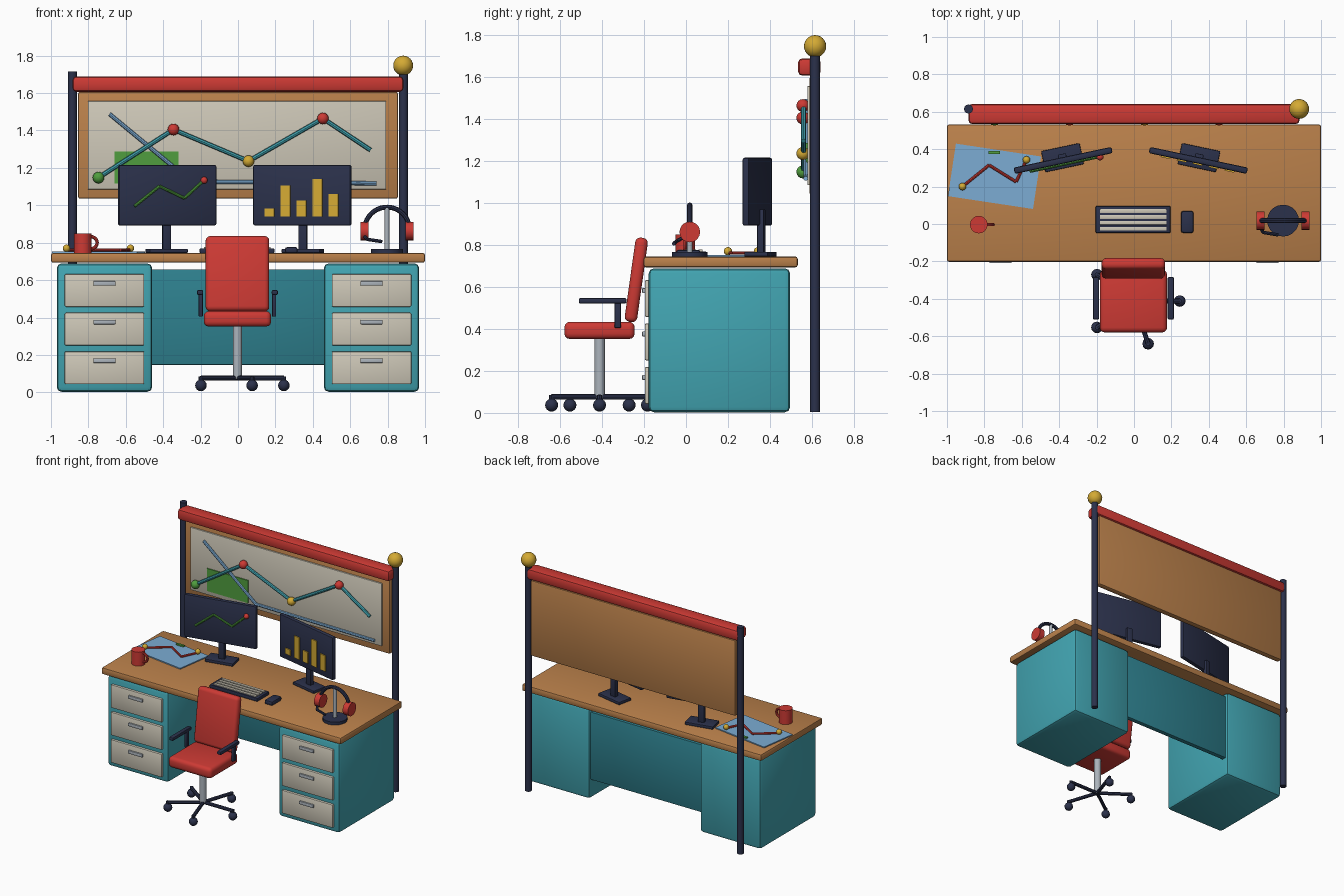
import bpy, bmesh, math
from mathutils import Vector, Matrix

if "Cube" in bpy.data.objects:
    bpy.data.objects.remove(bpy.data.objects["Cube"])


def srgb(r, g, b):
    lin = [((c / 255 + 0.055) / 1.055) ** 2.4 if c > 10 else c / 3294 for c in (r, g, b)]
    return (*lin, 1.0)


PALETTE = {
    "red": (205, 58, 52), "teal": (66, 165, 178), "dark_teal": (46, 128, 142),
    "navy": (43, 49, 75), "wood": (187, 129, 75), "cream": (206, 200, 184),
    "gold": (212, 170, 52), "green": (80, 158, 62), "sky_blue": (124, 172, 212),
    "steel": (172, 180, 188),
}
MATS = {}
for name, rgb in PALETTE.items():
    MATS[name] = bpy.data.materials.new(name)
    MATS[name].diffuse_color = srgb(*rgb)


def finish(name, bm, color, matrix=None):
    me = bpy.data.meshes.new(name)
    if matrix is not None:
        bmesh.ops.transform(bm, matrix=matrix, verts=bm.verts)
    bm.to_mesh(me)
    bm.free()
    me.materials.append(MATS[color])
    ob = bpy.data.objects.new(name, me)
    bpy.context.collection.objects.link(ob)
    return ob


def box(name, color, center, size, bevel=0.0, matrix=None, segments=2):
    """Bevelled box, optionally placed in a local frame."""
    bm = bmesh.new()
    bmesh.ops.create_cube(bm, size=1)
    bmesh.ops.scale(bm, vec=size, verts=bm.verts)
    if bevel:
        bmesh.ops.bevel(bm, geom=bm.edges[:], offset=bevel, segments=segments,
                        affect='EDGES', profile=0.5)
    bmesh.ops.translate(bm, vec=center, verts=bm.verts)
    return finish(name, bm, color, matrix)


def ball(name, color, center, r, matrix=None, seg=12, rings=8):
    bm = bmesh.new()
    bmesh.ops.create_uvsphere(bm, u_segments=seg, v_segments=rings, radius=r)
    bmesh.ops.translate(bm, vec=center, verts=bm.verts)
    return finish(name, bm, color, matrix)


def rods(name, color, points, r, matrix=None, sides=8):
    """Straight cylinders joining successive points."""
    bm = bmesh.new()
    for a, b in zip(points, points[1:]):
        a, b = Vector(a), Vector(b)
        d = b - a
        m = Matrix.Translation((a + b) / 2) @ d.to_track_quat('Z', 'Y').to_matrix().to_4x4()
        bmesh.ops.create_cone(bm, cap_ends=True, segments=sides, radius1=r, radius2=r,
                              depth=d.length, matrix=m)
    return finish(name, bm, color, matrix)


def arc(name, color, center, radius, r, a0, a1, steps=16):
    """Round tube bent along an arc in the xz plane."""
    cu = bpy.data.curves.new(name, 'CURVE')
    cu.dimensions = '3D'
    cu.bevel_depth, cu.bevel_resolution, cu.use_fill_caps = r, 2, True
    sp = cu.splines.new('POLY')
    sp.points.add(steps)
    for i, p in enumerate(sp.points):
        a = math.radians(a0 + (a1 - a0) * i / steps)
        p.co = (center[0] + radius * math.cos(a), center[1],
                center[2] + radius * math.sin(a), 1)
    tmp = bpy.data.objects.new(name + "_path", cu)
    me = bpy.data.meshes.new_from_object(tmp)
    bpy.data.objects.remove(tmp)
    me.materials.clear()
    me.materials.append(MATS[color])
    ob = bpy.data.objects.new(name, me)
    bpy.context.collection.objects.link(ob)


# Desk: top, two drawer pedestals, modesty panel
TOP = 0.745
box("desk_top", "wood", (0, 0.165, 0.719), (2.0, 0.735, 0.052), 0.012)
for side, label in ((-1, "left"), (1, "right")):
    x = side * 0.714
    box(f"{label}_pedestal", "teal", (x, 0.159, 0.346), (0.51, 0.674, 0.686), 0.025)
    for i, z in enumerate((0.131, 0.338, 0.545)):
        box(f"{label}_drawer_{i}", "cream", (x, -0.183, z), (0.425, 0.026, 0.175), 0.006)
        box(f"{label}_handle_{i}", "steel", (x, -0.201, z + 0.038), (0.118, 0.016, 0.024), 0.004)
box("modesty_panel", "dark_teal", (0, 0.46, 0.402), (0.93, 0.035, 0.51), 0.004)

# Rear posts, header beam and finial
for side, label in ((-1, "left"), (1, "right")):
    rods(f"{label}_post", "navy", [(side * 0.885, 0.615, 0.005), (side * 0.885, 0.615, 1.715)],
         0.024, sides=12)
box("header_beam", "red", (0, 0.588, 1.648), (1.77, 0.108, 0.082), 0.02)
ball("finial", "gold", (0.883, 0.615, 1.747), 0.053, seg=24, rings=12)

# Notice board with pinned line chart
box("board_frame", "wood", (0, 0.612, 1.321), (1.71, 0.045, 0.57), 0.01)
box("board_panel", "cream", (-0.005, 0.585, 1.321), (1.595, 0.014, 0.472), 0.003)
box("green_note", "green", (-0.489, 0.575, 1.202), (0.342, 0.008, 0.17))
rods("pale_trend", "sky_blue", [(-0.687, 0.57, 1.488), (-0.25, 0.57, 1.127), (0.74, 0.57, 1.117)], 0.011)
trend = [(-0.746, 1.148), (-0.345, 1.405), (0.056, 1.236), (0.454, 1.464), (0.709, 1.295)]
rods("teal_trend", "teal", [(x, 0.56, z) for x, z in trend], 0.012)
for (x, z), color in zip(trend, ("green", "red", "gold", "red")):
    ball("trend_pin", color, (x, 0.557, z), 0.031)

# Monitors, angled inwards
for x, deg, label in ((-0.38, 12, "left"), (0.345, -12, "right")):
    m = Matrix.Translation((x, 0.345, 0)) @ Matrix.Rotation(math.radians(deg), 4, 'Z')
    box(f"{label}_screen", "navy", (0, -0.005, 1.054), (0.535, 0.034, 0.324), 0.01, m)
    box(f"{label}_stand", "navy", (0, 0.014, 0.86), (0.045, 0.032, 0.22), 0.004, m)
    box(f"{label}_stand_base", "navy", (0, 0.01, 0.756), (0.21, 0.115, 0.022), 0.005, m)
    if label == "left":
        pts = [(-0.183, 0.995), (-0.046, 1.102), (0.09, 1.038), (0.197, 1.134)]
        rods("screen_line", "green", [(px, -0.026, pz) for px, pz in pts], 0.008, m)
        ball("screen_marker", "red", (0.197, -0.028, 1.134), 0.019, m)
    else:
        for i, h in enumerate((0.043, 0.166, 0.086, 0.2, 0.12)):
            box(f"screen_bar_{i}", "gold", (-0.175 + i * 0.0875, -0.025, 0.94 + h / 2),
                (0.052, 0.009, h), matrix=m)

# Keyboard and mouse
box("keyboard", "navy", (-0.005, 0.024, 0.757), (0.4, 0.145, 0.026), 0.006)
for i in range(4):
    box(f"key_row_{i}", "cream", (-0.004, 0.069 - i * 0.0315, 0.773), (0.355, 0.021, 0.01), 0.002)
box("mouse", "navy", (0.285, 0.011, 0.76), (0.068, 0.118, 0.034), 0.013)

# Mug
rods("mug", "red", [(-0.83, -0.003, TOP), (-0.83, -0.003, 0.85)], 0.047, sides=20)
arc("mug_handle", "red", (-0.785, -0.003, 0.8), 0.032, 0.009, -100, 100, 10)

# Desk chart sheet with plotted line
sheet = Matrix.Translation((-0.746, 0.255, 0)) @ Matrix.Rotation(-0.15, 4, 'Z')
box("paper_sheet", "sky_blue", (0, 0, TOP + 0.004), (0.46, 0.284, 0.008), matrix=sheet)
plot = [(-0.917, 0.2, 0.762), (-0.775, 0.315, 0.762), (-0.63, 0.225, 0.762), (-0.575, 0.343, 0.762)]
rods("paper_line", "red", plot, 0.008)
for p in (plot[0], plot[-1]):
    ball("paper_marker", "gold", (p[0], p[1], 0.77), 0.02)
box("paper_tag", "green", (-0.748, 0.382, 0.757), (0.062, 0.018, 0.012))

# Headphones on a stand
HX, HY, HZ = 0.797, 0.018, 0.862
rods("headphone_base", "navy", [(HX, HY, TOP), (HX, HY, 0.767)], 0.085, sides=20)
rods("headphone_pole", "steel", [(HX, HY, 0.76), (HX, HY, 0.985)], 0.013, sides=12)
arc("headband", "navy", (HX, HY, 0.87), 0.12, 0.013, 0, 180, 20)
for s in (-1, 1):
    rods("ear_cup", "red", [(HX + s * 0.098, HY, HZ), (HX + s * 0.142, HY, HZ)], 0.049, sides=20)
rods("microphone", "navy", [(0.672, -0.005, 0.84), (0.69, -0.045, 0.818), (0.77, -0.058, 0.806)], 0.009)

# Office chair
CY = -0.412
box("chair_seat", "red", (-0.003, CY, 0.393), (0.36, 0.335, 0.082), 0.026, segments=3)
tilt = Matrix.Translation((-0.003, -0.237, 0.634)) @ Matrix.Rotation(math.radians(-8), 4, 'X')
box("chair_back", "red", (0, 0, 0), (0.34, 0.06, 0.405), 0.024, tilt, 3)
for s in (-1, 1):
    x = -0.003 + s * 0.2
    box("armrest", "navy", (x, -0.397, 0.534), (0.034, 0.228, 0.026), 0.008)
    box("armrest_post", "navy", (x - s * 0.004, -0.325, 0.468), (0.022, 0.03, 0.126), 0.004)
rods("gas_column", "steel", [(-0.003, CY, 0.07), (-0.003, CY, 0.36)], 0.025, sides=16)
for i in range(5):
    a = math.radians(72 * i)
    end = (0.245 * math.cos(a), CY + 0.24 * math.sin(a))
    rods(f"chair_spoke_{i}", "navy", [(0, CY, 0.076), (*end, 0.076)], 0.013)
    ball(f"caster_{i}", "navy", (*end, 0.037), 0.031)
    rods(f"caster_stem_{i}", "navy", [(*end, 0.05), (*end, 0.085)], 0.012)

# Soft shading with crisp edges
for ob in bpy.context.collection.objects:
    ob.select_set(True)
    bpy.context.view_layer.objects.active = ob
bpy.ops.object.shade_smooth_by_angle(angle=math.radians(32))

for m in bpy.data.materials:
    if m.users and not m.is_grease_pencil:
        m.use_nodes = True
        m.node_tree.nodes["Principled BSDF"].inputs["Base Color"].default_value = m.diffuse_color
